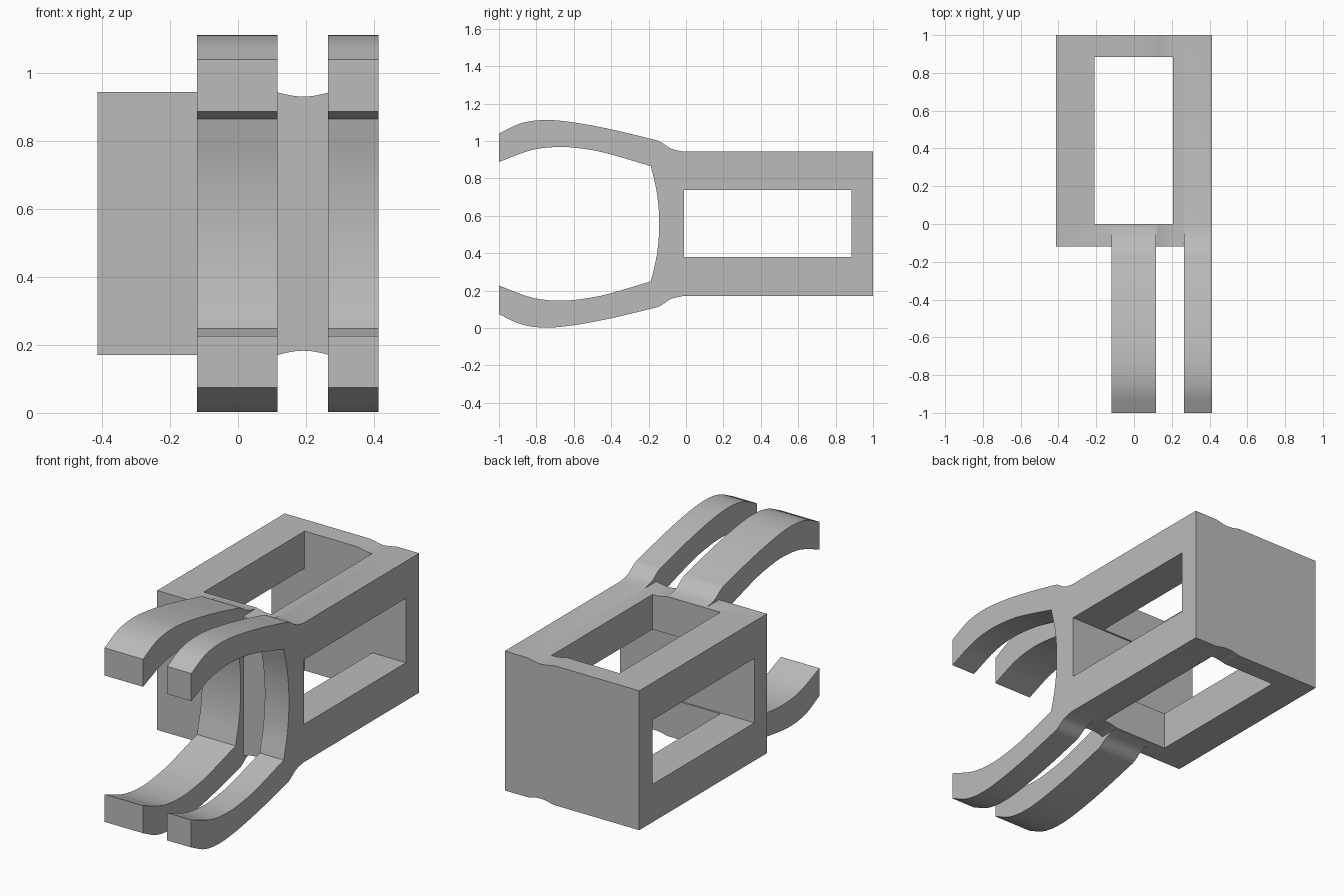
import bpy, bmesh, math
from mathutils import Vector

cube = bpy.data.objects.get("Cube")
if cube:
    bpy.data.objects.remove(cube, do_unlink=True)

MID_Z = 0.557          # mirror plane of the clip profile
HALF_X = 0.413
HALF_H = 0.387

grey = bpy.data.materials.new("plain grey")
grey.use_nodes = True
grey.diffuse_color = (0.5, 0.5, 0.5, 1)
grey.node_tree.nodes["Principled BSDF"].inputs["Base Color"].default_value = (0.5, 0.5, 0.5, 1)


def prism(name, ring, sweep):
    """Extrude a closed ring of 3D points along the sweep vector."""
    bm = bmesh.new()
    face = bm.faces.new([bm.verts.new(p) for p in ring])
    moved = bmesh.ops.extrude_face_region(bm, geom=[face])["geom"]
    bmesh.ops.translate(bm, vec=sweep, verts=[v for v in moved if isinstance(v, bmesh.types.BMVert)])
    bmesh.ops.recalc_face_normals(bm, faces=bm.faces)
    mesh = bpy.data.meshes.new(name)
    bm.to_mesh(mesh)
    bm.free()
    mesh.materials.append(grey)
    obj = bpy.data.objects.new(name, mesh)
    bpy.context.collection.objects.link(obj)
    return obj


def block(name, x0, x1, y0, y1, z0, z1):
    ring = [(x0, y0, z0), (x1, y0, z0), (x1, y1, z0), (x0, y1, z0)]
    return prism(name, ring, (0, 0, z1 - z0))


def smooth_path(pts, steps=6):
    """Catmull-Rom curve through the points."""
    p = [Vector(q) for q in pts]
    p = [2 * p[0] - p[1]] + p + [2 * p[-1] - p[-2]]
    out = []
    for a, b, c, d in zip(p, p[1:], p[2:], p[3:]):
        for i in range(steps):
            t = i / steps
            out.append(0.5 * (2 * b + (c - a) * t + (2 * a - 5 * b + 4 * c - d) * t * t
                              + (3 * b - a - 3 * c + d) * t ** 3))
    return out + [p[-2]]


def combine(target, tool, operation):
    mod = target.modifiers.new(operation.title(), 'BOOLEAN')
    mod.operation = operation
    mod.solver = 'EXACT'
    mod.object = tool
    bpy.context.view_layer.objects.active = target
    bpy.ops.object.modifier_apply(modifier=mod.name)
    bpy.data.objects.remove(tool, do_unlink=True)


# Body with a shallow groove along the top and the bottom
groove = [(0.115 + 0.155 * i / 12, HALF_H - 0.013 * math.sin(math.pi * i / 12)) for i in range(13)]
top = [(-HALF_X, HALF_H)] + groove + [(HALF_X, HALF_H)]
outline = top + [(x, -z) for x, z in reversed(top)]
body = prism("clip_body", [(x, -0.12, MID_Z + z) for x, z in outline], (0, 1.12, 0))

# Curved gripping arms: upper half of the profile as (y, height above middle)
outer = smooth_path([(-1, 0.483), (-0.88, 0.538), (-0.75, 0.555), (-0.6, 0.542),
                     (-0.4, 0.505), (-0.2, 0.457), (-0.14, 0.44), (-0.08, 0.402), (-0.015, 0.386)])
inner = smooth_path([(-0.188, 0.308), (-0.42, 0.376), (-0.55, 0.401), (-0.68, 0.411),
                     (-0.83, 0.393), (-1, 0.33)])
back = smooth_path([(-0.188, -0.308), (-0.155, -0.16), (-0.143, 0), (-0.155, 0.16), (-0.188, 0.308)])
flip = lambda pts: [(y, -z) for y, z in reversed(pts)]
profile = ([tuple(p) for p in outer] + flip(outer) + flip(inner)
           + [tuple(p) for p in back[1:-1]] + [tuple(p) for p in inner])
for name, x0, x1 in (("wide_arms", -0.12, 0.117), ("narrow_arms", 0.265, HALF_X)):
    arms = prism(name, [(x0, y, MID_Z + z) for y, z in profile], (x1 - x0, 0, 0))
    combine(body, arms, 'UNION')

# Openings through the top and through the sides
combine(body, block("top_opening", -0.21, 0.206, 0, 0.885, -1, 2), 'DIFFERENCE')
combine(body, block("side_opening", -1, 1, -0.01, 0.885, 0.38, 0.738), 'DIFFERENCE')

# Smooth curves, crisp corners
bpy.ops.object.select_all(action='DESELECT')
body.select_set(True)
bpy.context.view_layer.objects.active = body
bpy.ops.object.shade_smooth_by_angle(angle=math.radians(25))
